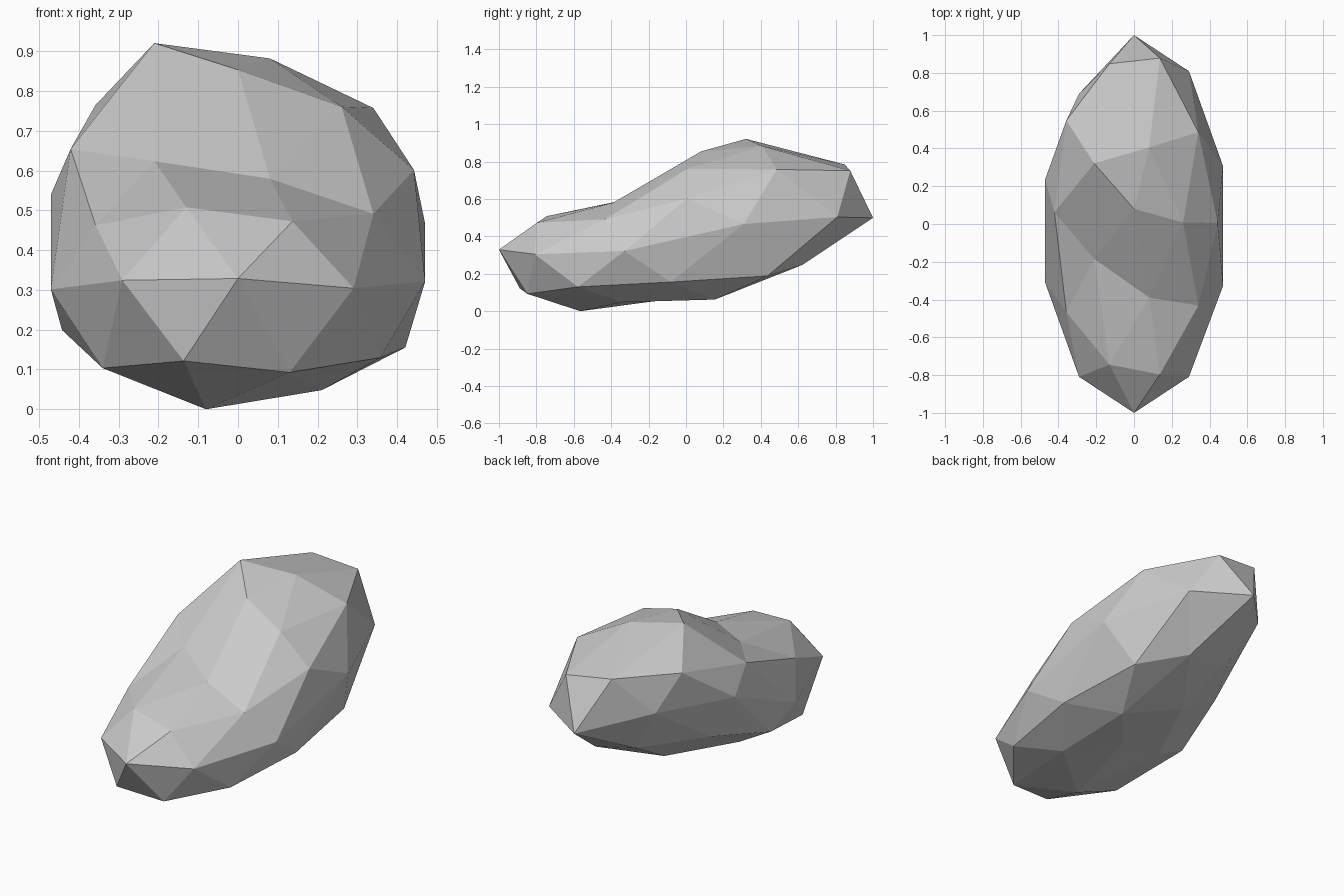
import bpy
import bmesh
import math
from mathutils import Vector

default_cube = bpy.data.objects.get("Cube")
if default_cube:
    bpy.data.objects.remove(default_cube, do_unlink=True)


def make_material(name, colour):
    material = bpy.data.materials.new(name)
    material.use_nodes = True
    material.diffuse_color = colour
    shader = material.node_tree.nodes["Principled BSDF"]
    shader.inputs["Base Color"].default_value = colour
    shader.inputs["Roughness"].default_value = 0.9
    return material


def shape_point(point):
    """Turn a point of the unit sphere into a point of the leaning stone."""
    x, y, z = point
    # The spine rises from front to back in a soft S curve
    spine = 0.41 + 0.095 * y + 0.04 * math.sin(math.pi * y)
    # The back right shoulder is raised
    shoulder = 0.25 * max(0, -x) * max(0, y)
    # The front is thinner than the back, and the underside is flattened
    step = math.tanh(4 * y)
    if z > 0:
        thickness = 0.42 + 0.09 * step
    else:
        thickness = 0.4 + 0.07 * step + 0.1 * (1 - z * z)
    # The top leans back and the underside slides forward, most of all behind
    lean = 0.08 * z - 0.1 * y * abs(z)
    if z < 0.1:
        lean -= shoulder
    if z < -0.1:
        lean -= 0.08 if y > 0.1 else 0.04
    return Vector((0.495 * x, y + lean, spine + shoulder + thickness * z))


# Hand pulls on single corners: direction from the centre, then shift in y and z
CORNER_PULLS = [
    # Crown
    ((0, 0, 1), 0, .03),
    ((.2, .5, .8), -.12, -.04),
    ((.2, -.5, .8), 0, -.02),
    ((.5, 0, .8), -.06, 0),
    ((-.4, .3, .8), -.03, 0),
    ((-.4, -.3, .8), .03, -.01),
    # Upper sides
    ((-.7, .5, .4), .01, -.05),
    ((.7, .5, .5), -.03, 0),
    ((-.3, .8, .5), .04, -.04),
    ((.3, .8, .4), .03, .02),
    ((.9, 0, .4), -.03, .01),
    ((.3, -.9, .4), -.02, .02),
    ((-.8, 0, .5), .02, .03),
    ((-.3, -.8, .5), -.02, .03),
    # Waist
    ((-.9, -.3, 0), 0, -.04),
    ((.9, -.3, 0), -.02, -.02),
    ((-.6, -.8, 0), 0, .02),
    ((0, -1, 0), 0, .02),
    ((-.6, .8, 0), 0, -.05),
    # Underside
    ((0, 0, -1), .03, .06),
    ((-.5, 0, -.8), 0, .06),
    ((-.2, -.5, -.8), 0, -.01),
    ((-.2, .5, -.8), .02, .04),
    ((.4, -.3, -.8), .05, .02),
    ((.4, .3, -.8), .02, .01),
    ((.7, .5, -.4), .05, -.06),
    ((.3, .8, -.5), -.02, .03),
    ((-.9, 0, -.4), -.05, .01),
]

# Stone body: a faceted ball, shaped and then pulled at its corners
mesh = bpy.data.meshes.new("stone")
bm = bmesh.new()
bmesh.ops.create_icosphere(bm, subdivisions=2, radius=1)
directions = {vert: vert.co.normalized() for vert in bm.verts}
for vert, direction in directions.items():
    vert.co = shape_point(direction)
for target, shift_y, shift_z in CORNER_PULLS:
    aim = Vector(target).normalized()
    nearest = max(directions, key=lambda vert: directions[vert].dot(aim))
    nearest.co += Vector((0, shift_y, shift_z))

# Rest the lowest corner on the ground
lowest = min(vert.co.z for vert in bm.verts)
bmesh.ops.translate(bm, verts=bm.verts, vec=(0, 0, -lowest))
bmesh.ops.recalc_face_normals(bm, faces=bm.faces)
for face in bm.faces:
    face.smooth = False
bm.to_mesh(mesh)
bm.free()

mesh.materials.append(make_material("stone grey", (0.6, 0.6, 0.6, 1)))
stone = bpy.data.objects.new("stone", mesh)
bpy.context.collection.objects.link(stone)
